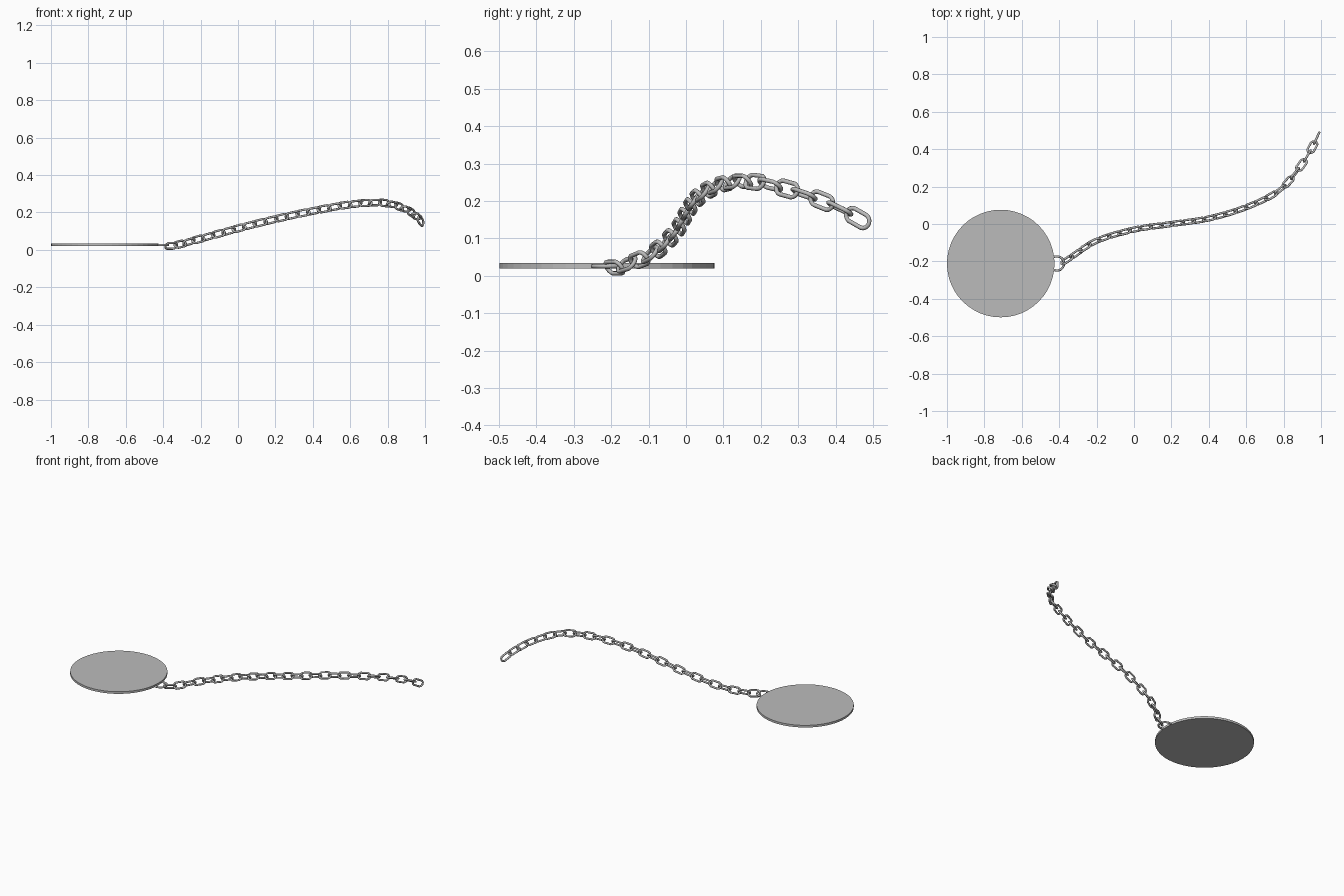
import bpy, bmesh, math
from mathutils import Vector, Matrix

if "Cube" in bpy.data.objects:
    bpy.data.objects.remove(bpy.data.objects["Cube"])

steel = bpy.data.materials.new("grey_steel")
steel.diffuse_color = (0.5, 0.5, 0.5, 1)
steel.use_nodes = True
steel.node_tree.nodes["Principled BSDF"].inputs["Base Color"].default_value = steel.diffuse_color


def make_object(name, bm, smooth):
    bmesh.ops.recalc_face_normals(bm, faces=bm.faces)
    me = bpy.data.meshes.new(name)
    bm.to_mesh(me)
    bm.free()
    me.materials.append(steel)
    for p in me.polygons:
        p.use_smooth = smooth
    ob = bpy.data.objects.new(name, me)
    bpy.context.collection.objects.link(ob)
    return ob


def add_ring(bm, major, minor, stretch, matrix, seg=20, sides=8):
    """Torus in local XY, its halves pulled apart along X by 'stretch'."""
    rows = []
    for i in range(seg):
        a = 2 * math.pi * (i + 0.5) / seg
        shift = math.copysign(stretch, math.cos(a))
        row = []
        for j in range(sides):
            b = 2 * math.pi * j / sides
            r = major + minor * math.cos(b)
            co = Vector((r * math.cos(a) + shift, r * math.sin(a), minor * math.sin(b)))
            row.append(bm.verts.new(matrix @ co))
        rows.append(row)
    for i in range(seg):
        p, q = rows[i], rows[(i + 1) % seg]
        for j in range(sides):
            k = (j + 1) % sides
            bm.faces.new((p[j], q[j], q[k], p[k]))


# Flat round tag
bm = bmesh.new()
bmesh.ops.create_cone(bm, cap_ends=True, segments=48, radius1=0.2875, radius2=0.2875,
                      depth=0.014, matrix=Matrix.Translation((-0.7125, -0.2115, 0.027)))
make_object("round_tag", bm, False)

# Flat ring joining the tag to the chain
bm = bmesh.new()
add_ring(bm, 0.038, 0.006, 0, Matrix.Translation((-0.412, -0.211, 0.026)), seg=32)
make_object("tag_ring", bm, True)

# Chain path, sampled as a Catmull-Rom curve
path = [Vector(p) for p in (
    (-0.392, -0.215, 0.026), (-0.34, -0.18, 0.024), (-0.2, -0.09, 0.06), (0, -0.03, 0.115),
    (0.2, 0.0, 0.165), (0.4, 0.03, 0.208), (0.6, 0.09, 0.243), (0.77, 0.175, 0.252),
    (0.88, 0.295, 0.225), (0.95, 0.405, 0.183), (0.992, 0.493, 0.135))]
ends = [2 * path[0] - path[1]] + path + [2 * path[-1] - path[-2]]
pts = []
for i in range(1, len(ends) - 2):
    a, b, c, d = ends[i - 1:i + 3]
    for k in range(40):
        t = k / 40
        pts.append(0.5 * (2 * b + (c - a) * t + (2 * a - 5 * b + 4 * c - d) * t * t
                          + (3 * b - a - 3 * c + d) * t ** 3))
pts.append(path[-1])
dist = [0.0]
for p, q in zip(pts, pts[1:]):
    dist.append(dist[-1] + (q - p).length)


def at(s):
    s = min(max(s, 0), dist[-1])
    for i in range(1, len(dist)):
        if dist[i] >= s:
            f = (s - dist[i - 1]) / (dist[i] - dist[i - 1])
            return pts[i - 1].lerp(pts[i], f)
    return pts[-1]


# Chain links, alternately rolled about the path
LENGTH = 0.084
total = dist[-1]
count = round((total - LENGTH) / 0.06) + 1
pitch = (total - LENGTH) / (count - 1)
bm = bmesh.new()
for n in range(count):
    s = LENGTH / 2 + n * pitch
    along = (at(s + 0.035) - at(s - 0.035)).normalized()
    side = along.cross(Vector((0, 0, 1))).normalized()
    up = side.cross(along)
    turn = 35 * min(max((s / total - 0.7) / 0.2, 0), 1)
    roll = math.radians(turn + (35 if (count - n) % 2 == 0 else -35))
    wide = up * math.cos(roll) + side * math.sin(roll)
    m = Matrix((along, wide, along.cross(wide))).transposed().to_4x4()
    m.translation = at(s)
    add_ring(bm, 0.019, 0.006, 0.017, m)
make_object("chain_links", bm, True)
